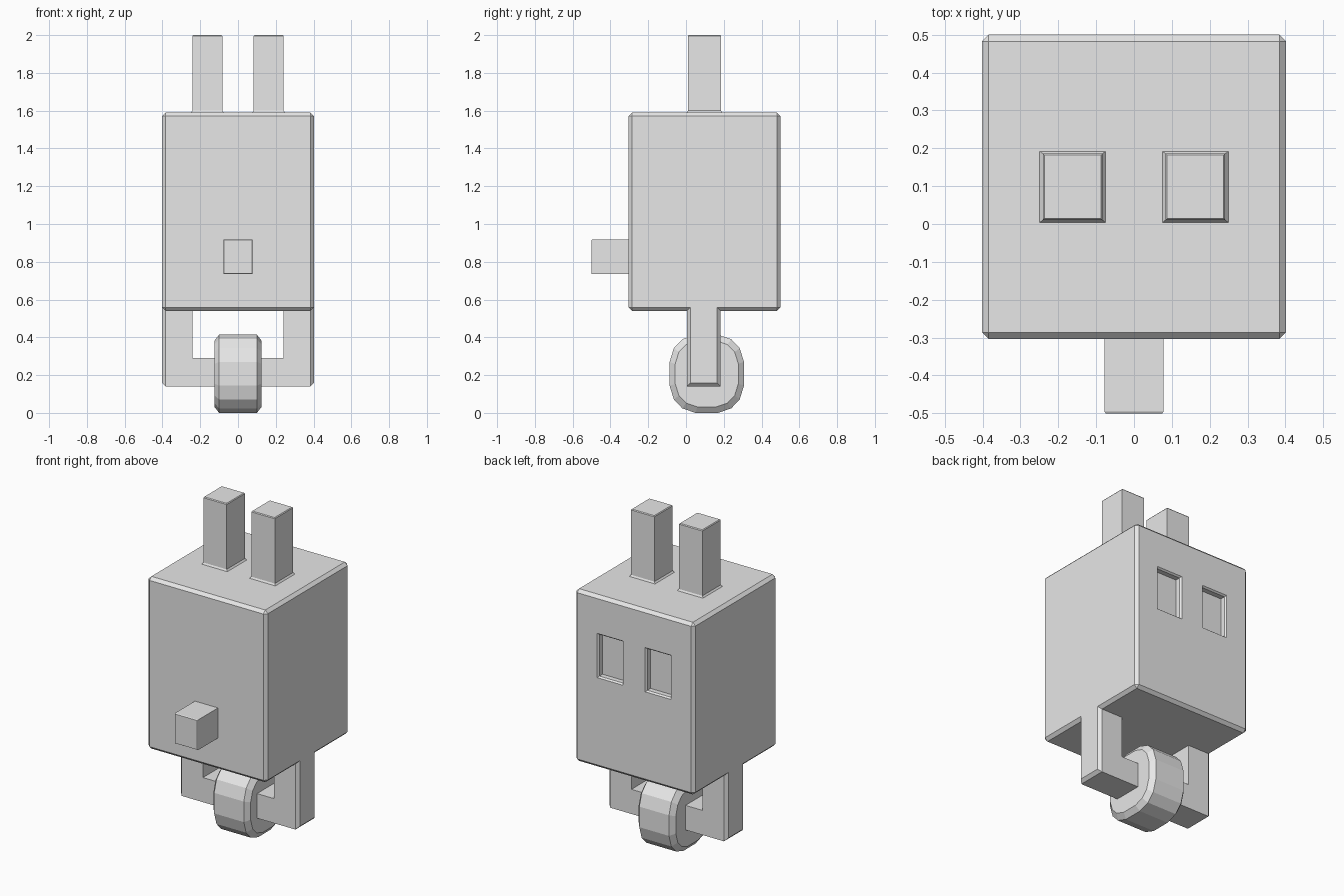
import bpy, bmesh
from math import cos, sin, pi, copysign

cube = bpy.data.objects.get("Cube")
if cube:
    bpy.data.objects.remove(cube, do_unlink=True)

grey = bpy.data.materials.new("plain_grey")
grey.use_nodes = True
grey.diffuse_color = (0.8, 0.8, 0.8, 1)
grey.node_tree.nodes["Principled BSDF"].inputs["Base Color"].default_value = (0.8, 0.8, 0.8, 1)

SQUARE = [(-1, -1), (1, -1), (1, 1), (-1, 1)]
PLACE = {
    "x": lambda u, v, p: (p, u, v),
    "y": lambda u, v, p: (u, p, v),
    "z": lambda u, v, p: (u, v, p),
}


def loft(name, axis, centre, sections, outline=SQUARE):
    """Join scaled copies of an outline; sections are (position, half_u, half_v)."""
    bm = bmesh.new()
    rings = []
    for pos, hu, hv in sections:
        rings.append([bm.verts.new(PLACE[axis](centre[0] + u * hu, centre[1] + v * hv, pos))
                      for u, v in outline])
    n = len(outline)
    for a, b in zip(rings, rings[1:]):
        for i in range(n):
            j = (i + 1) % n
            bm.faces.new((a[i], a[j], b[j], b[i]))
    bm.faces.new(rings[0])
    bm.faces.new(rings[-1])
    bmesh.ops.recalc_face_normals(bm, faces=bm.faces)
    mesh = bpy.data.meshes.new(name)
    bm.to_mesh(mesh)
    bm.free()
    mesh.materials.append(grey)
    obj = bpy.data.objects.new(name, mesh)
    bpy.context.collection.objects.link(obj)
    return obj


def apply_modifier(obj, mod):
    bpy.context.view_layer.objects.active = obj
    bpy.ops.object.modifier_apply(modifier=mod.name)


# Body: chamfered box
body = loft("body", "z", (0, 0.098), [(0.54, 0.402, 0.402), (1.59, 0.402, 0.402)])
bevel = body.modifiers.new("chamfer", "BEVEL")
bevel.width = 0.018
bevel.segments = 1
apply_modifier(body, bevel)

for side, label in ((1, "left"), (-1, "right")):
    # Recessed eye in the back face, with a flared rim
    cutter = loft("eye_cutter_" + label, "y", (side * 0.162, 1.225),
                  [(0.46, 0.079, 0.127), (0.49, 0.079, 0.127),
                   (0.5, 0.087, 0.135), (0.55, 0.087, 0.135)])
    cutter.hide_render = True
    cut = body.modifiers.new("eye", "BOOLEAN")
    cut.operation = "DIFFERENCE"
    cut.solver = "EXACT"
    cut.object = cutter
    apply_modifier(body, cut)
    bpy.data.objects.remove(cutter, do_unlink=True)

    # Ear with a flared foot and a fine chamfer on top
    loft("ear_" + label, "z", (side * 0.162, 0.098),
         [(1.58, 0.087, 0.094), (1.59, 0.087, 0.094), (1.6, 0.079, 0.088),
          (1.995, 0.079, 0.088), (2.0, 0.075, 0.084)])

    # Fork leg, chamfered round its outer face, and the arm holding the wheel
    loft("leg_" + label, "x", (0.094, 0.358),
         [(side * 0.24, 0.089, 0.218), (side * 0.384, 0.089, 0.218),
          (side * 0.402, 0.071, 0.2)])
    loft("arm_" + label, "x", (0.094, 0.215),
         [(side * 0.11, 0.089, 0.075), (side * 0.24, 0.089, 0.075)])

# Snout on the front
loft("snout", "y", (0, 0.826),
     [(-0.5, 0.075, 0.089), (-0.495, 0.078, 0.092), (-0.29, 0.078, 0.092)])


# Wheel: squarish sixteen-sided roller with chamfered rims
def rounded(a, power=0.74):
    return tuple(copysign(abs(t) ** power, t) / 0.986 for t in (cos(a), sin(a)))


rim = [rounded(pi * (2 * i + 1) / 16) for i in range(16)]
loft("wheel", "x", (0.11, 0.207),
     [(-0.125, 0.167, 0.175), (-0.1, 0.197, 0.207),
      (0.1, 0.197, 0.207), (0.125, 0.167, 0.175)], rim)
